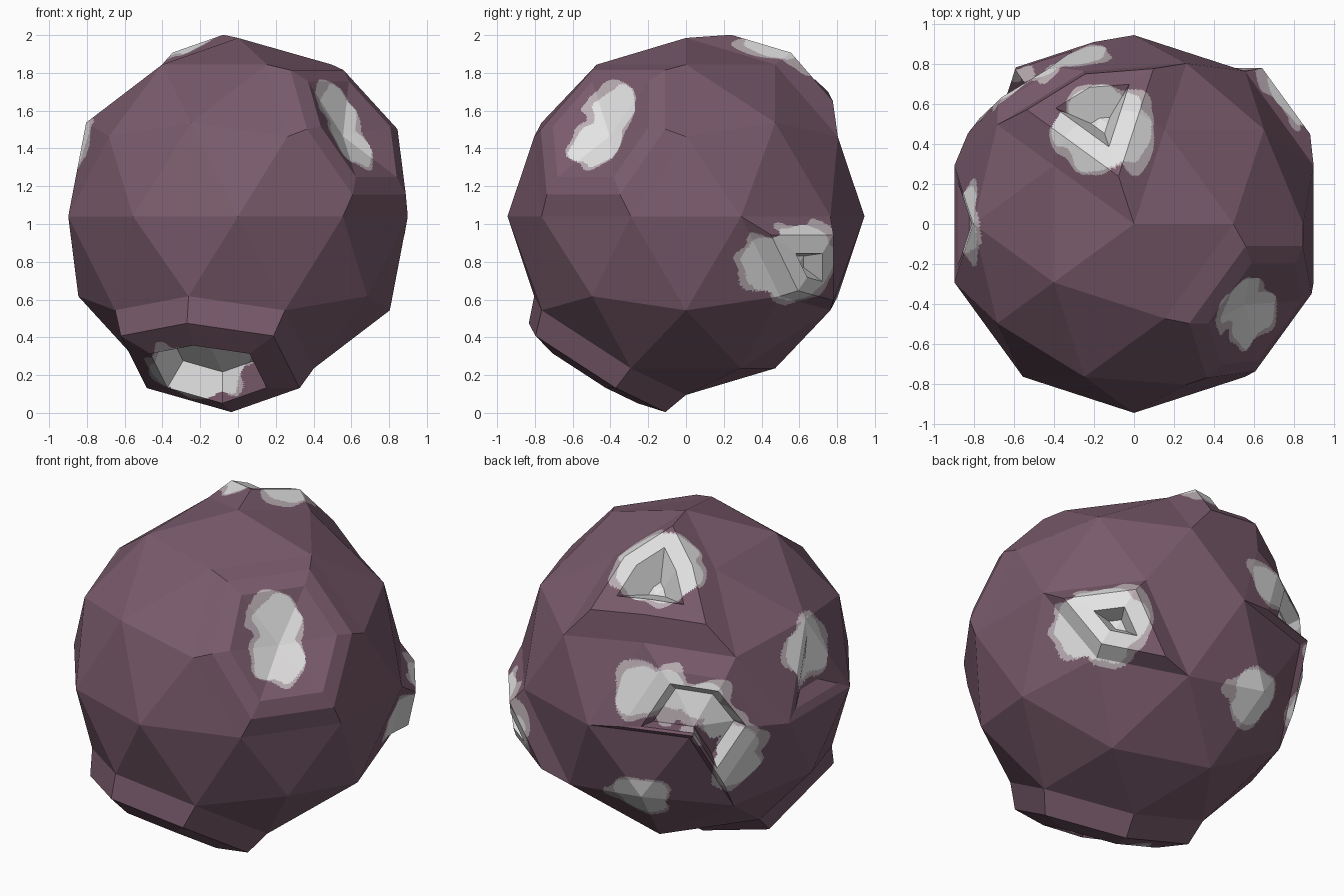
import bpy, bmesh
from mathutils import Vector, noise

if "Cube" in bpy.data.objects:
    bpy.data.objects.remove(bpy.data.objects["Cube"])

CENTRE = Vector((0, 0, 1.04))


def material(name, colour):
    m = bpy.data.materials.new(name)
    m.diffuse_color = (*colour, 1)
    m.use_nodes = True
    m.node_tree.nodes["Principled BSDF"].inputs["Base Color"].default_value = m.diffuse_color
    return m


# Faceted globe
bm = bmesh.new()
bmesh.ops.create_icosphere(bm, subdivisions=2, radius=0.945)
bmesh.ops.translate(bm, verts=bm.verts, vec=CENTRE)


def around(p):
    """Faces meeting at the vertex nearest to p."""
    return list(min(bm.verts, key=lambda v: (v.co - Vector(p)).length).link_faces)


def patch(*pts):
    """Faces whose centres are nearest to the given points."""
    return list({min(bm.faces, key=lambda f: (f.calc_center_median() - Vector(p)).length)
                 for p in pts})


def crater(faces, steps):
    """Replace a region by concentric rings: (scale, height along the outward axis)."""
    region = set(faces)
    follow = {}
    for f in region:
        for l in f.loops:
            if l.link_loop_radial_next.face not in region:
                follow[l.vert] = l.link_loop_next.vert
    ring = [next(iter(follow))]
    while follow[ring[-1]] is not ring[0]:
        ring.append(follow[ring[-1]])
    bmesh.ops.delete(bm, geom=list(region), context='FACES')
    mean = sum((v.co for v in ring), Vector()) / len(ring)
    axis = (mean - CENTRE).normalized()
    base = [v.co - mean for v in ring]
    n = len(ring)
    for scale, height in steps:
        if scale == 0:                      # pointed bottom
            tip = bm.verts.new(mean + axis * height)
            for i in range(n):
                bm.faces.new((ring[i], ring[(i + 1) % n], tip))
            return
        new = [bm.verts.new(mean + b * scale + axis * height) for b in base]
        for i in range(n):
            j = (i + 1) % n
            bm.faces.new((ring[i], ring[j], new[j], new[i]))
        ring = new
    bm.faces.new(ring)                      # flat floor


# Choose all regions on the untouched globe, then build them
features = [
    # big hexagonal crater under the front
    (around((-0.153, -0.473, 0.236)), [(0.9, 0.14), (0.585, 0.19), (0.42, 0.05)]),
    # shallow bowl at front right
    (around((0.65, -0.472, 1.537)), [(0.82, 0.08), (0.63, 0.11), (0, 0.03)]),
    # triangular volcano on top
    (patch((-0.166, 0.51, 1.742), (-0.083, 0.255, 1.89), (-0.445, 0.518, 1.615),
           (0.055, 0.68, 1.615)), [(0.67, 0.144), (0.39, 0.17), (0.1, 0.05)]),
    # four-sided crater at back right
    (patch((0.713, 0.518, 0.9), (0.496, 0.675, 0.734)),
     [(0.7, 0.106), (0.3, 0.13), (0.12, 0.03)]),
    # bent trough at back left
    (patch((-0.27, 0.82, 1.2), (-0.5, 0.68, 1.35), (-0.71, 0.52, 1.18), (-0.7, 0.51, 0.87)),
     [(0.7, 0.08), (0.52, 0.1), (0.4, 0.035)]),
    # small dent on the left
    (patch((-0.867, 0, 1.206)), [(0.7, -0.01), (0.3, -0.05)]),
]
for faces, steps in features:
    crater(faces, steps)
bmesh.ops.triangulate(bm, faces=bm.faces)

# Frost patches as (centre, radius)
FROST = [(Vector(c), r) for c, r in [
    ((-0.2, -0.43, 0.25), 0.26),
    ((0.57, -0.45, 1.43), 0.15), ((0.53, -0.38, 1.59), 0.15),
    ((-0.16, 0.48, 1.85), 0.23),
    ((0.68, 0.6, 0.78), 0.21), ((0.76, 0.48, 0.8), 0.17),
    ((-0.28, 0.84, 1.26), 0.13), ((-0.42, 0.78, 1.26), 0.13), ((-0.58, 0.7, 1.22), 0.13),
    ((-0.68, 0.64, 1.08), 0.13), ((-0.74, 0.56, 0.95), 0.13), ((-0.73, 0.54, 0.82), 0.13),
    ((-0.87, 0, 1.35), 0.18),
    ((-0.25, 0.8, 0.57), 0.17)]]


def frost(p):
    """Signed distance to the wobbly frost outline."""
    return min((p - c).length - r for c, r in FROST) + 0.05 * noise.noise(p * 8)


def edge_width(p):
    return max(0.0, 0.025 + 0.06 * noise.noise(p * 6 + Vector((9, 4, 2))))


# Refine only the flat facets that the frost outline crosses
for _ in range(5):
    cut = set()
    for f in bm.faces:
        size = max(e.calc_length() for e in f.edges)
        if size > 0.022 and abs(frost(f.calc_center_median())) < size * 0.8 + 0.04:
            cut.update(f.edges)
    bmesh.ops.subdivide_edges(bm, edges=list(cut), cuts=1, use_grid_fill=True)
    bmesh.ops.triangulate(bm, faces=[f for f in bm.faces if len(f.verts) > 3])

# Colour rule: rock, frost, thin frost edge
for f in bm.faces:
    p = f.calc_center_median()
    d = frost(p)
    f.material_index = 1 if d < 0 else 2 if d < edge_width(p) else 0
    f.smooth = False

mesh = bpy.data.meshes.new("planet")
bm.to_mesh(mesh)
bm.free()
for m in (material("plum rock", (0.195, 0.105, 0.15)),
          material("white frost", (0.78, 0.77, 0.77)),
          material("thin frost", (0.5, 0.43, 0.46))):
    mesh.materials.append(m)
planet = bpy.data.objects.new("planet", mesh)
bpy.context.collection.objects.link(planet)
